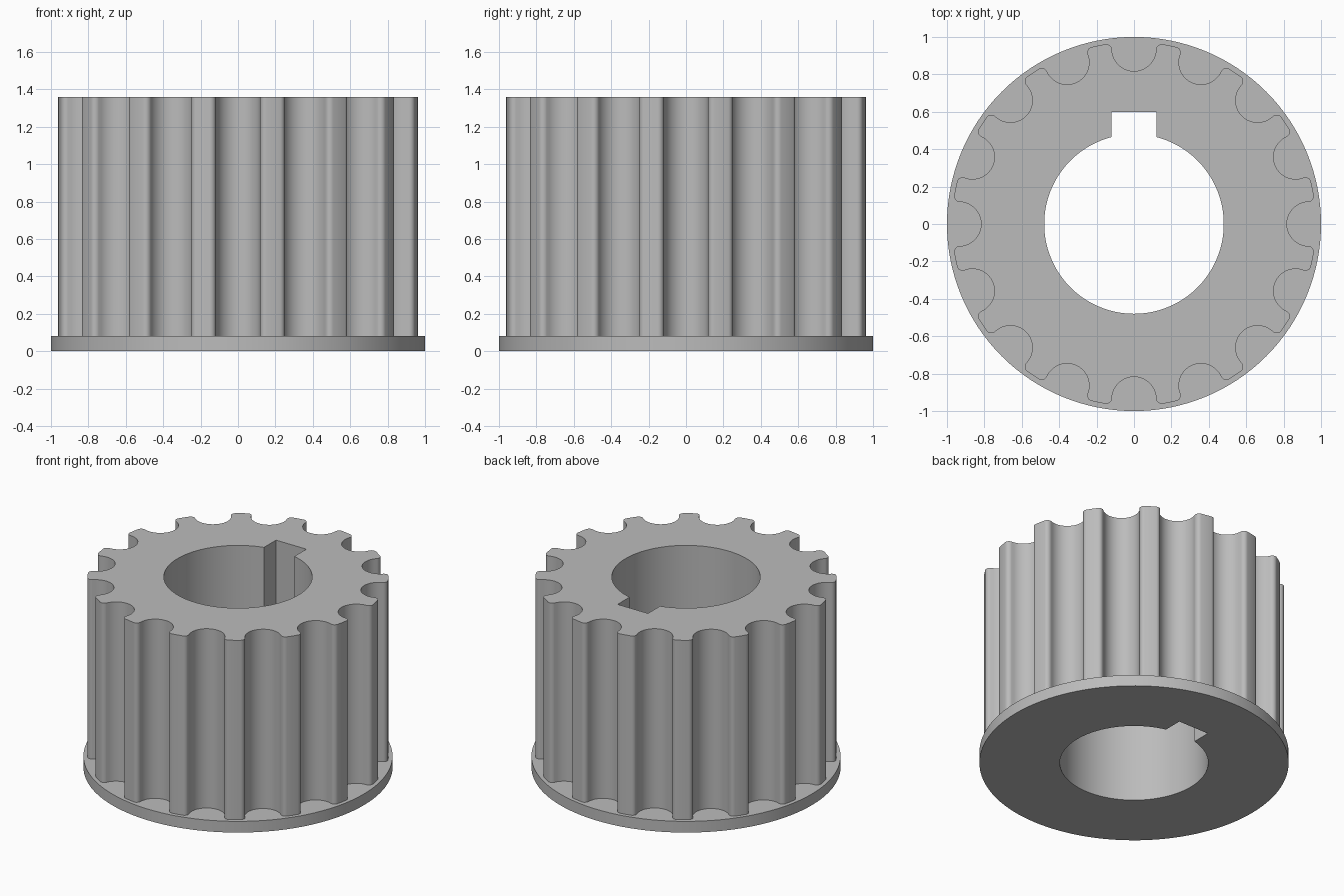
import bpy
import bmesh
from math import sin, cos, asin, atan2, pi, radians, sqrt
from mathutils import Vector, Matrix

if "Cube" in bpy.data.objects:
    bpy.data.objects.remove(bpy.data.objects["Cube"], do_unlink=True)

FLANGE_R, FLANGE_TOP, TOP = 1.0, 0.08, 1.36
TEETH, TIP_R = 16, 0.973
GROOVE_R, ROOT_R, FILLET = 0.118, 0.817, 0.03
BORE_R, KEY_HALF, KEY_TOP = 0.48, 0.12, 0.6


def arc(centre, radius, start, end, steps):
    """Points along an arc, both ends included."""
    return [Vector(centre) + radius * Vector((cos(a), sin(a)))
            for a in (start + (end - start) * i / steps for i in range(steps + 1))]


def tooth_profile():
    """Round grooves between teeth with filleted tips."""
    fx = GROOVE_R + FILLET
    fy = sqrt((TIP_R - FILLET) ** 2 - fx ** 2)
    # One side of a groove centred on +y: root, flank, tip fillet
    half = arc((0, ROOT_R + GROOVE_R), GROOVE_R, -pi / 2, 0, 10)
    half += arc((fx, fy), FILLET, pi, atan2(fy, fx), 6)[1:]
    mirrored = [Vector((-p.x, p.y)) for p in reversed(half[1:])]
    groove = mirrored + half
    points = []
    for i in range(TEETH):
        turn = Matrix.Rotation(-2 * pi * i / TEETH, 2)
        points += [turn @ p for p in groove]
        # Middle of the curved tooth tip
        a = pi / 2 - 2 * pi * (i + 0.5) / TEETH
        points.append(Vector((TIP_R * cos(a), TIP_R * sin(a))))
    return points


def bore_profile():
    """Round bore with a square keyway towards +y."""
    gap = asin(KEY_HALF / BORE_R)
    points = arc((0, 0), BORE_R, pi / 2 + gap, 2.5 * pi - gap, 90)
    return points + [Vector((KEY_HALF, KEY_TOP)), Vector((-KEY_HALF, KEY_TOP))]


bm = bmesh.new()


def ring(points, z):
    verts = [bm.verts.new((p.x, p.y, z)) for p in points]
    return verts, [bm.edges.new((v, verts[i - 1])) for i, v in enumerate(verts)]


def wall(low, high):
    for i in range(len(low)):
        bm.faces.new((low[i - 1], low[i], high[i], high[i - 1]))


def cap(outer, inner):
    bmesh.ops.triangle_fill(bm, edges=outer + inner, use_beauty=True)


circle = arc((0, 0), FLANGE_R, 0, 2 * pi, 128)[:-1]
rim_low, rim_low_edges = ring(circle, 0)
rim_high, rim_high_edges = ring(circle, FLANGE_TOP)
teeth_low, teeth_low_edges = ring(tooth_profile(), FLANGE_TOP)
teeth_high, teeth_high_edges = ring(tooth_profile(), TOP)
bore_low, bore_low_edges = ring(bore_profile(), 0)
bore_high, bore_high_edges = ring(bore_profile(), TOP)

# Flange underside, flange ledge and drum top
cap(rim_low_edges, bore_low_edges)
cap(rim_high_edges, teeth_low_edges)
cap(teeth_high_edges, bore_high_edges)
# Flange rim, toothed drum and keyed bore
wall(rim_low, rim_high)
wall(teeth_low, teeth_high)
wall(bore_low, bore_high)
bmesh.ops.recalc_face_normals(bm, faces=bm.faces[:])

mesh = bpy.data.meshes.new("toothed_pulley")
bm.to_mesh(mesh)
bm.free()
pulley = bpy.data.objects.new("toothed_pulley", mesh)
bpy.context.collection.objects.link(pulley)

# Plain grey metal
grey = bpy.data.materials.new("grey_metal")
grey.use_nodes = True
colour = (0.5, 0.5, 0.5, 1)
grey.diffuse_color = colour
grey.node_tree.nodes["Principled BSDF"].inputs["Base Color"].default_value = colour
mesh.materials.append(grey)

bpy.ops.object.select_all(action="DESELECT")
pulley.select_set(True)
bpy.context.view_layer.objects.active = pulley
bpy.ops.object.shade_smooth_by_angle(angle=radians(30))
